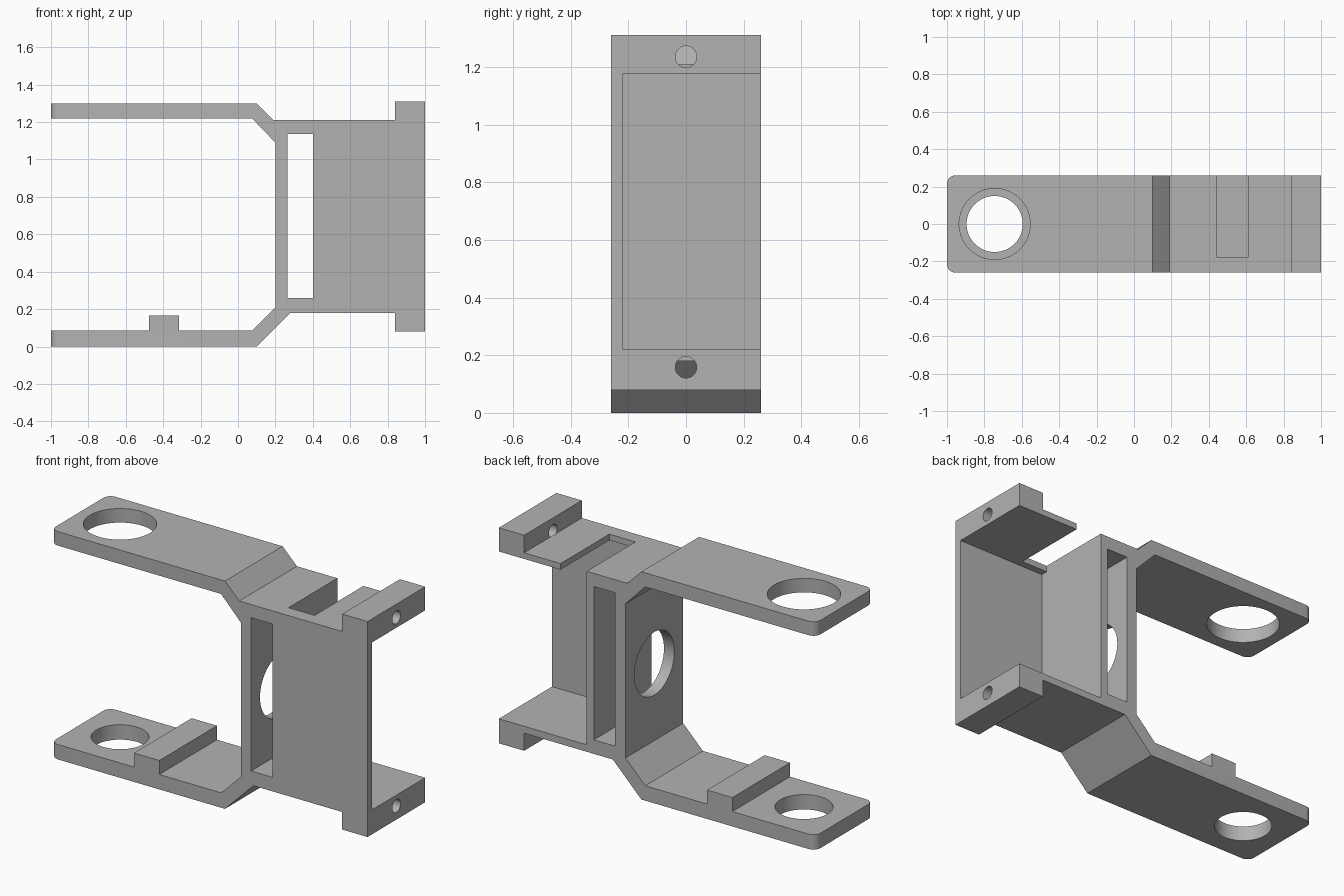
import bpy
import bmesh
import math
from mathutils import Matrix, Vector

if "Cube" in bpy.data.objects:
    bpy.data.objects.remove(bpy.data.objects["Cube"], do_unlink=True)

HALF = 0.26  # half depth of the bracket


def link(name, bm):
    bmesh.ops.recalc_face_normals(bm, faces=bm.faces)
    mesh = bpy.data.meshes.new(name)
    bm.to_mesh(mesh)
    bm.free()
    obj = bpy.data.objects.new(name, mesh)
    bpy.context.collection.objects.link(obj)
    return obj


def box(name, low, high):
    low, high = Vector(low), Vector(high)
    bm = bmesh.new()
    bmesh.ops.create_cube(bm, size=1)
    bmesh.ops.scale(bm, vec=high - low, verts=bm.verts)
    bmesh.ops.translate(bm, vec=(low + high) / 2, verts=bm.verts)
    return link(name, bm)


def cylinder(name, centre, radius, length, axis):
    turn = Matrix.Rotation(math.pi / 2, 4, "Y") if axis == "x" else Matrix()
    bm = bmesh.new()
    bmesh.ops.create_cone(bm, cap_ends=True, segments=64, radius1=radius, radius2=radius,
                          depth=length, matrix=Matrix.Translation(centre) @ turn)
    return link(name, bm)


# Bracket body: one side profile, extruded through the depth
profile = [
    (-1, 0), (0.1, 0), (0.28, 0.18), (0.84, 0.18), (0.84, 0.08), (1, 0.08),
    (1, 1.31), (0.84, 1.31), (0.84, 1.21), (0.19, 1.21), (0.1, 1.3), (-1, 1.3),
    (-1, 1.22), (0.075, 1.22), (0.2, 1.09), (0.2, 0.21), (0.075, 0.085),
    (-0.315, 0.085), (-0.315, 0.165), (-0.475, 0.165), (-0.475, 0.085), (-1, 0.085),
]
bm = bmesh.new()
face = bm.faces.new([bm.verts.new((x, -HALF, z)) for x, z in profile])
extruded = bmesh.ops.extrude_face_region(bm, geom=[face])["geom"]
moved = [v for v in extruded if isinstance(v, bmesh.types.BMVert)]
bmesh.ops.translate(bm, vec=(0, 2 * HALF, 0), verts=moved)

# Rounded corners on the arm tips
tips = [e for e in bm.edges if all(v.co.x < -0.99 for v in e.verts)
        and abs(e.verts[0].co.y - e.verts[1].co.y) < 0.01]
bmesh.ops.bevel(bm, geom=tips, offset=0.045, segments=8, profile=0.5, affect="EDGES")
bracket = link("bracket", bm)

# Openings: housing cavity, cable slots, arm holes, web hole and screw holes
cutters = [
    box("cavity_cutter", (0.445, -0.22, 0.22), (1.2, 0.5, 1.175)),
    box("web_slot_cutter", (0.265, -0.5, 0.26), (0.4, 0.5, 1.135)),
    box("top_slot_cutter", (0.445, -0.18, 1.1), (0.61, 0.5, 1.4)),
    cylinder("upper_arm_cutter", (-0.745, 0, 1.26), 0.19, 0.3, "z"),
    cylinder("lower_arm_cutter", (-0.745, 0, 0.04), 0.15, 0.3, "z"),
    cylinder("web_hole_cutter", (0.23, 0, 0.65), 0.18, 0.2, "x"),
    cylinder("upper_screw_cutter", (0.969, 0, 1.235), 0.037, 0.26, "x"),
    cylinder("lower_screw_cutter", (0.969, 0, 0.158), 0.037, 0.26, "x"),
]
bpy.ops.object.select_all(action="DESELECT")
bpy.context.view_layer.objects.active = bracket
bracket.select_set(True)
for cutter in cutters:
    cut = bracket.modifiers.new(cutter.name, "BOOLEAN")
    cut.operation = "DIFFERENCE"
    cut.solver = "EXACT"
    cut.object = cutter
    bpy.ops.object.modifier_apply(modifier=cut.name)
    bpy.data.objects.remove(cutter, do_unlink=True)

# Plain grey material
grey = bpy.data.materials.new("plain_grey")
grey.use_nodes = True
colour = (0.45, 0.45, 0.45, 1)
grey.diffuse_color = colour
grey.node_tree.nodes["Principled BSDF"].inputs["Base Color"].default_value = colour
bracket.data.materials.clear()
bracket.data.materials.append(grey)
bpy.ops.object.shade_smooth_by_angle(angle=math.radians(30))
